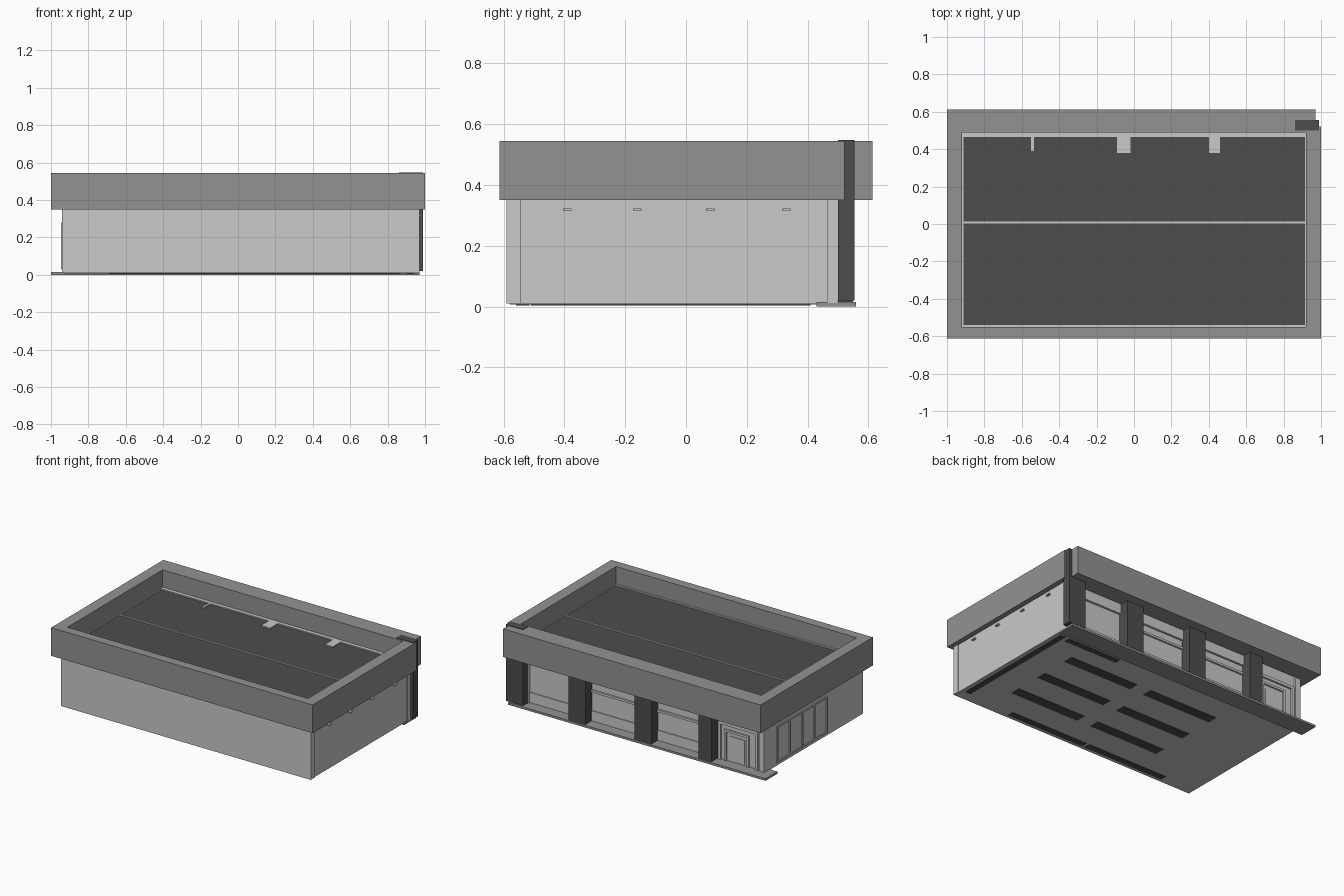
import bpy
import bmesh

cube = bpy.data.objects.get("Cube")
if cube:
    bpy.data.objects.remove(cube)


def material(name, rgb):
    mat = bpy.data.materials.new(name)
    mat.use_nodes = True
    color = (*rgb, 1)
    mat.diffuse_color = color
    mat.node_tree.nodes["Principled BSDF"].inputs["Base Color"].default_value = color
    return mat


LIGHT = material("pale grey", (0.58, 0.59, 0.585))
MID = material("mid grey", (0.29, 0.29, 0.29))
DARK = material("charcoal", (0.075, 0.075, 0.075))


def finish(bm, name, mat):
    bmesh.ops.recalc_face_normals(bm, faces=bm.faces)
    mesh = bpy.data.meshes.new(name)
    bm.to_mesh(mesh)
    bm.free()
    mesh.materials.append(mat)
    obj = bpy.data.objects.new(name, mesh)
    bpy.context.collection.objects.link(obj)
    return obj


def box(name, xs, ys, zs, mat):
    """Box spanning the given ranges."""
    bm = bmesh.new()
    bmesh.ops.create_cube(bm, size=1)
    for v in bm.verts:
        for i, (lo, hi) in enumerate((xs, ys, zs)):
            v.co[i] = lo if v.co[i] < 0 else hi
    return finish(bm, name, mat)


def ring(name, outer, inner, zs, mat):
    """Upright band between two matching outlines."""
    bm = bmesh.new()
    loops = [[bm.verts.new((x, y, z)) for x, y in pts]
             for pts, z in ((outer, zs[0]), (outer, zs[1]), (inner, zs[1]), (inner, zs[0]))]
    n = len(outer)
    for a, b in zip(loops, loops[1:] + loops[:1]):
        for i in range(n):
            j = (i + 1) % n
            bm.faces.new((a[i], a[j], b[j], b[i]))
    return finish(bm, name, mat)


def rect(x0, x1, y0, y1):
    return [(x0, y0), (x1, y0), (x1, y1), (x0, y1)]


def back_frame(name, x0, x1, z0, z1, w, y1):
    """Three-sided surround on the shop front."""
    box(name + "_left", (x1 - w, x1), (0.47, y1), (z0, z1), LIGHT)
    box(name + "_right", (x0, x0 + w), (0.47, y1), (z0, z1), LIGHT)
    box(name + "_head", (x0 + w, x1 - w), (0.47, y1), (z1 - w, z1), LIGHT)


# Main body and the corner strips
box("building_body", (-0.94, 0.965), (-0.587, 0.475), (0.01, 0.414), LIGHT)
box("front_wall", (-0.94, 0.97), (-0.59, -0.545), (0.01, 0.40), LIGHT)
box("back_corner_left", (0.86, 0.97), (0.465, 0.50), (0.012, 0.40), LIGHT)
box("back_corner_right", (-0.94, -0.90), (0.465, 0.49), (0.012, 0.40), LIGHT)
box("floor_edge", (-0.93, 0.96), (-0.58, 0.45), (0.006, 0.012), LIGHT)

# Pavement along the shop front
box("pavement", (-1.0, 0.97), (0.43, 0.56), (0.0, 0.015), MID)

# Parapet with a stepped corner
ring("parapet",
     [(-1, -0.613), (1, -0.613), (1, 0.522), (0.97, 0.522), (0.97, 0.613), (-1, 0.613)],
     [(-0.92, -0.55), (0.92, -0.55), (0.92, 0.46), (0.92, 0.49), (0.89, 0.49), (-0.92, 0.49)],
     (0.35, 0.545), MID)

# Roof, rim, ridge and wall stubs
box("roof", (-0.915, 0.918), (-0.545, 0.47), (0.40, 0.417), DARK)
ring("roof_rim", rect(-0.93, 0.93, -0.56, 0.50), rect(-0.912, 0.915, -0.54, 0.465),
     (0.40, 0.425), LIGHT)
box("roof_ridge", (-0.912, 0.915), (0.004, 0.014), (0.41, 0.425), LIGHT)
for x0, x1, y0 in ((-0.55, -0.535, 0.39), (-0.09, -0.02, 0.38), (0.40, 0.46, 0.38)):
    box("roof_stub", (x0, x1), (y0, 0.466), (0.41, 0.425), LIGHT)

# Shop front pillars
box("corner_pillar", (0.86, 0.99), (0.50, 0.555), (0.02, 0.548), DARK)
for x0, x1 in ((0.385, 0.515), (-0.12, 0.01), (-0.58, -0.48)):
    box("pillar", (x0, x1), (0.47, 0.55), (0.015, 0.36), DARK)

# Window bays
for x0, x1 in ((0.515, 0.86), (0.01, 0.385), (-0.48, -0.12)):
    box("window_sill", (x0, x1), (0.47, 0.482), (0.015, 0.085), LIGHT)
    box("window_head", (x0, x1), (0.47, 0.49), (0.28, 0.36), LIGHT)
for x0, x1 in ((0.01, 0.385), (-0.48, -0.12)):
    box("window_transom", (x0, x1), (0.47, 0.488), (0.215, 0.23), LIGHT)

# Entrance with nested surrounds
back_frame("entrance_surround", -0.89, -0.585, 0.015, 0.28, 0.02, 0.488)
back_frame("door_frame", -0.82, -0.63, 0.015, 0.23, 0.015, 0.486)
box("door_panel", (-0.785, -0.665), (0.47, 0.48), (0.025, 0.19), LIGHT)

# Side window posts and rails
for i in range(5):
    y = -0.20 + i * 0.135
    box("side_window_post", (-0.947, -0.93), (y, y + 0.012), (0.03, 0.28), LIGHT)
for z in (0.03, 0.27):
    box("side_window_rail", (-0.946, -0.93), (-0.20, 0.352), (z, z + 0.01), LIGHT)

# Small wall lamps
for y in (-0.39, -0.16, 0.08, 0.33):
    box("wall_lamp", (0.95, 0.98), (y - 0.014, y + 0.014), (0.314, 0.322), LIGHT)

# Dark strips under the floor
for x0, x1 in ((0.18, 0.71), (-0.46, 0.07)):
    for y in (0.21, -0.05, -0.30):
        box("floor_strip", (x0, x1), (y - 0.035, y + 0.035), (0.003, 0.008), DARK)
for xs, ys in (((-0.05, 0.55), (-0.56, -0.515)), ((-0.69, -0.07), (-0.56, -0.515)),
               ((0.90, 0.94), (-0.51, 0.41)), ((0.46, 0.87), (0.37, 0.41))):
    box("floor_edge_strip", xs, ys, (0.003, 0.008), DARK)
